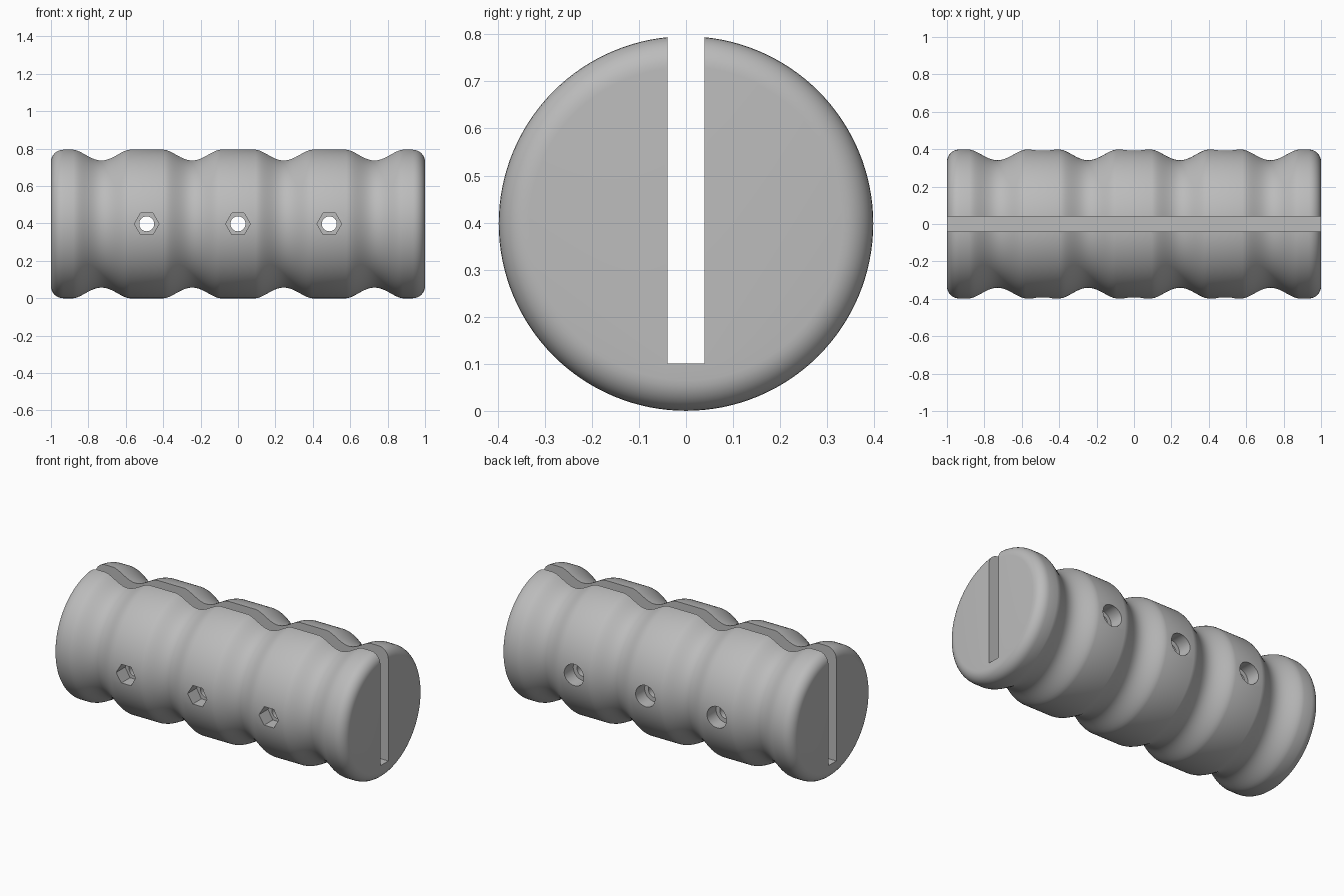
import bpy
import bmesh
from math import pi, cos, sin, radians
from mathutils import Matrix, Vector

cube = bpy.data.objects.get("Cube")
if cube:
    bpy.data.objects.remove(cube, do_unlink=True)

R = 0.398            # outer radius, also the axis height
FILLET = 0.065       # rounding of the two ends
DEPTH = 0.057        # depth of the finger grooves
HALF = 0.15          # half width of a groove
GROOVES = (-0.73, -0.245, 0.245, 0.73)
HOLES = (-0.488, 0, 0.488)

grey = bpy.data.materials.new("grey")
grey.use_nodes = True
colour = (0.5, 0.5, 0.5, 1)
grey.diffuse_color = colour
grey.node_tree.nodes["Principled BSDF"].inputs["Base Color"].default_value = colour


def make_object(name, bm):
    bmesh.ops.recalc_face_normals(bm, faces=bm.faces)
    mesh = bpy.data.meshes.new(name)
    bm.to_mesh(mesh)
    bm.free()
    mesh.materials.append(grey)
    obj = bpy.data.objects.new(name, mesh)
    bpy.context.collection.objects.link(obj)
    return obj


def grip_profile():
    """Radius along the axis: rounded ends and four scooped grooves."""
    arc = [(1 - FILLET + FILLET * sin(a), R - FILLET + FILLET * cos(a))
           for a in (i * pi / 16 for i in range(9))]
    points = [(-x, r) for x, r in reversed(arc)]
    for c in GROOVES:
        for i in range(-10, 11):
            t = i / 10
            drop = DEPTH * max(cos(t * pi / 2), 0) ** 1.6
            points.append((c + t * HALF, R - drop))
    return points + arc


def make_grip(segments=128):
    bm = bmesh.new()
    rings = []
    for x, r in grip_profile():
        rings.append([bm.verts.new((x, r * cos(2 * pi * k / segments),
                                    R + r * sin(2 * pi * k / segments)))
                      for k in range(segments)])
    for a, b in zip(rings, rings[1:]):
        for k in range(segments):
            n = (k + 1) % segments
            bm.faces.new((a[k], a[n], b[n], b[k]))
    bm.faces.new(rings[0])
    bm.faces.new(rings[-1])
    return make_object("grip", bm)


def add_bore(bm, x, y0, y1, radius, sides):
    """Prism lying along y, with corners pointing to +x and -x."""
    matrix = Matrix.Translation(Vector((x, (y0 + y1) / 2, R))) @ Matrix.Rotation(radians(90), 4, "X")
    made = bmesh.ops.create_cone(bm, cap_ends=True, segments=sides, radius1=radius,
                                 radius2=radius, depth=y1 - y0)
    if sides == 6:
        bmesh.ops.rotate(bm, verts=made["verts"], matrix=Matrix.Rotation(radians(30), 3, "Z"))
        if max(v.co.x for v in made["verts"]) < radius * 0.99:
            bmesh.ops.rotate(bm, verts=made["verts"], matrix=Matrix.Rotation(radians(30), 3, "Z"))
    bmesh.ops.transform(bm, verts=made["verts"], matrix=matrix)


def cutter(name, bores):
    bm = bmesh.new()
    for x in HOLES:
        add_bore(bm, x, *bores)
    return make_object(name, bm)


grip = make_grip()

# Blade slot, bolt holes, nut pockets in front, bolt head pockets behind
slot = bmesh.new()
bmesh.ops.create_cube(slot, size=1, matrix=Matrix.Translation((0, 0, 0.6)) @ Matrix.Diagonal((3, 0.078, 1, 1)))
cutters = [make_object("slot_cutter", slot),
           cutter("bolt_hole_cutter", (-0.6, 0.6, 0.04, 32)),
           cutter("nut_pocket_cutter", (-0.6, -0.31, 0.066, 6)),
           cutter("head_pocket_cutter", (0.31, 0.6, 0.066, 32))]

bpy.context.view_layer.objects.active = grip
for tool in cutters:
    mod = grip.modifiers.new(tool.name, "BOOLEAN")
    mod.operation = "DIFFERENCE"
    mod.solver = "EXACT"
    mod.object = tool
    tool.hide_render = True
    bpy.ops.object.modifier_apply(modifier=mod.name)
    bpy.data.objects.remove(tool, do_unlink=True)

bpy.ops.object.select_all(action="DESELECT")
grip.select_set(True)
bpy.ops.object.shade_smooth_by_angle(angle=radians(30))
